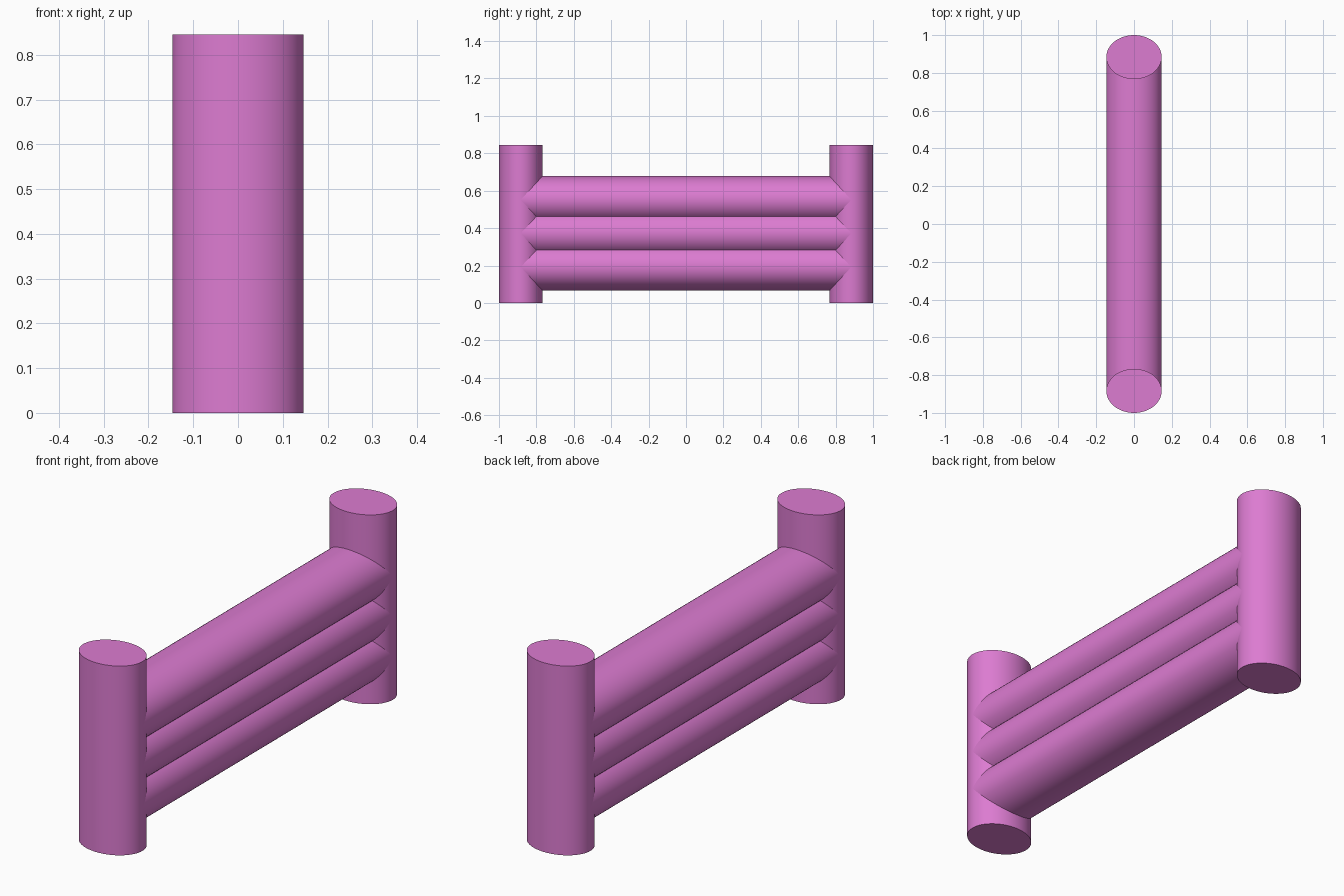
import bpy
import math

if "Cube" in bpy.data.objects:
    bpy.data.objects.remove(bpy.data.objects["Cube"])

RX = 0.1465        # shared half width of posts and rails
POST_RY = 0.1165
POST_Y = 1 - POST_RY
POST_H = 0.845
RAIL_RZ = 0.126

mat = bpy.data.materials.new("pink")
mat.diffuse_color = (0.72, 0.2, 0.64, 1)
mat.use_nodes = True
mat.node_tree.nodes["Principled BSDF"].inputs["Base Color"].default_value = mat.diffuse_color


def rod(name, loc, ry, length, along_y=False):
    """Elliptical cylinder, upright or lying along y."""
    bpy.ops.mesh.primitive_cylinder_add(vertices=64, radius=1, depth=1, location=loc)
    ob = bpy.context.object
    ob.name = name
    ob.scale = (RX, ry, length)
    if along_y:
        ob.rotation_euler.x = math.pi / 2
    bpy.ops.object.transform_apply(location=False, rotation=True, scale=True)
    bpy.ops.object.shade_smooth_by_angle(angle=math.radians(30))
    ob.data.materials.append(mat)


# Two end posts
for side, name in ((-1, "front_post"), (1, "back_post")):
    rod(name, (0, side * POST_Y, POST_H / 2), POST_RY, POST_H)

# Three overlapping rails running between the post centres
for z, name in ((0.192, "lower_rail"), (0.372, "middle_rail"), (0.552, "upper_rail")):
    rod(name, (0, 0, z), RAIL_RZ, 2 * POST_Y, along_y=True)
